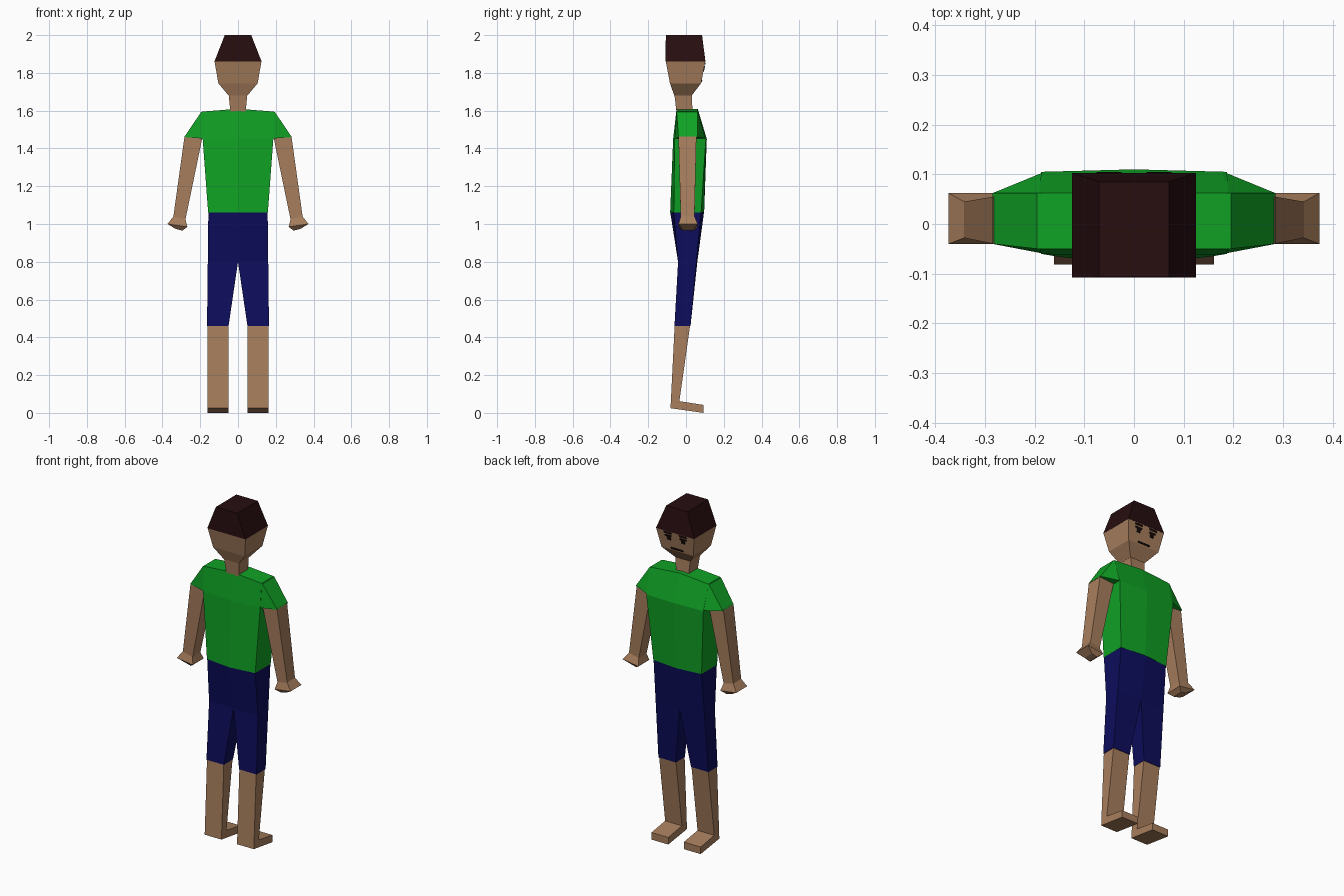
import bpy
import bmesh
from mathutils import Matrix

cube = bpy.data.objects.get("Cube")
if cube:
    bpy.data.objects.remove(cube, do_unlink=True)


def material(name, rgb):
    mat = bpy.data.materials.new(name)
    mat.use_nodes = True
    colour = (*rgb, 1.0)
    mat.diffuse_color = colour
    mat.node_tree.nodes["Principled BSDF"].inputs["Base Color"].default_value = colour
    return mat


skin = material("skin", (0.39, 0.21, 0.11))
green = material("green_cloth", (0.005, 0.36, 0.018))
navy = material("navy_cloth", (0.004, 0.004, 0.11))
hair = material("dark_brown_hair", (0.02, 0.004, 0.005))
ink = material("face_marking", (0.008, 0.003, 0.003))


def finish(name, bm, mat):
    """Turn a half-body mesh into an object mirrored across x = 0."""
    bmesh.ops.recalc_face_normals(bm, faces=bm.faces)
    seam = [f for f in bm.faces if all(abs(v.co.x) < 1e-5 for v in f.verts)]
    bmesh.ops.delete(bm, geom=seam, context="FACES")
    mesh = bpy.data.meshes.new(name)
    bm.to_mesh(mesh)
    bm.free()
    mesh.materials.append(mat)
    obj = bpy.data.objects.new(name, mesh)
    bpy.context.collection.objects.link(obj)
    mirror = obj.modifiers.new("mirror", "MIRROR")
    mirror.use_axis[0] = True
    return obj


def loft(name, rings, mat):
    """Skin a series of equal-length point rings and cap both ends."""
    bm = bmesh.new()
    loops = [[bm.verts.new(p) for p in ring] for ring in rings]
    for a, b in zip(loops, loops[1:]):
        for i in range(len(a)):
            j = (i + 1) % len(a)
            bm.faces.new((a[i], a[j], b[j], b[i]))
    bm.faces.new(loops[0])
    bm.faces.new(loops[-1])
    return finish(name, bm, mat)


def ring(outer, inner):
    """Four corners from two (x, z, back y, front y) edges."""
    (xo, zo, bo, fo), (xi, zi, bi, fi) = outer, inner
    return [(xo, bo, zo), (xo, fo, zo), (xi, fi, zi), (xi, bi, zi)]


def level(z, half_width, back, front):
    """A flat ring from the centre plane outwards."""
    return ring((half_width, z, back, front), (0, z, back, front))


# Head, hair and neck
loft("hair", [level(2.0, 0.07, -0.107, 0.085),
              level(1.86, 0.125, -0.108, 0.103)], hair)
loft("head", [level(1.86, 0.124, -0.107, 0.102),
              level(1.745, 0.104, -0.085, 0.08),
              level(1.68, 0.05, -0.062, 0.03)], skin)
loft("neck", [level(1.69, 0.05, -0.062, 0.03),
              level(1.59, 0.04, -0.05, 0.035)], skin)

# Shirt body with a shallow ridge down the middle, and sloped sleeves
loft("shirt", [ring((0.19, 1.595, -0.05, 0.062), (0, 1.61, -0.05, 0.062)),
               ring((0.187, 1.45, -0.06, 0.105), (0, 1.45, -0.068, 0.11)),
               ring((0.158, 1.06, -0.065, 0.08), (0, 1.06, -0.084, 0.096))], green)
loft("sleeves", [ring((0.195, 1.593, -0.05, 0.062), (0.18, 1.593, -0.05, 0.062)),
                 ring((0.285, 1.46, -0.04, 0.062), (0.18, 1.452, -0.06, 0.105))], green)

# Arms and hands
wrist = ring((0.342, 1.04, -0.028, 0.045), (0.278, 1.025, -0.028, 0.045))
loft("arms", [ring((0.283, 1.465, -0.04, 0.055), (0.188, 1.46, -0.04, 0.055)),
              wrist], skin)
loft("hands", [wrist,
               ring((0.373, 1.0, -0.04, 0.062), (0.268, 0.985, -0.04, 0.062)),
               ring((0.33, 0.974, -0.02, 0.042), (0.295, 0.965, -0.02, 0.042))], skin)

# Shorts: the seat tapers to the crotch and then splits into two legs
loft("shorts", [ring((0.157, 1.06, -0.064, 0.079), (0, 1.06, -0.083, 0.095)),
                ring((0.16, 0.8, -0.042, 0.055), (0, 0.8, -0.042, 0.06)),
                ring((0.164, 0.46, -0.061, 0.024), (0.05, 0.46, -0.061, 0.024))], navy)

# Lower legs and feet share one side profile (y, z)
leg_profile = [(-0.06, 0.465), (-0.082, 0.025), (0.093, 0.0),
               (0.093, 0.042), (-0.035, 0.062), (0.022, 0.465)]
loft("lower_legs", [[(x, y, z) for y, z in leg_profile] for x in (0.051, 0.161)], skin)


def face_plate(name, x, z, width, height):
    """A thin plate lying on the sloping face."""
    bm = bmesh.new()
    y = 0.102 - (1.86 - z) * 0.19
    bmesh.ops.create_cube(bm, size=1.0, matrix=Matrix.Translation((x, y, z))
                          @ Matrix.Rotation(-0.19, 4, "X")
                          @ Matrix.Diagonal((width, 0.006, height, 1)))
    return finish(name, bm, ink)


# Painted features
face_plate("eyebrows", 0.05, 1.851, 0.05, 0.01)
face_plate("eyelids", 0.048, 1.833, 0.044, 0.01)
face_plate("pupils", 0.046, 1.819, 0.024, 0.024)
face_plate("mouth", 0.02, 1.757, 0.04, 0.01)
